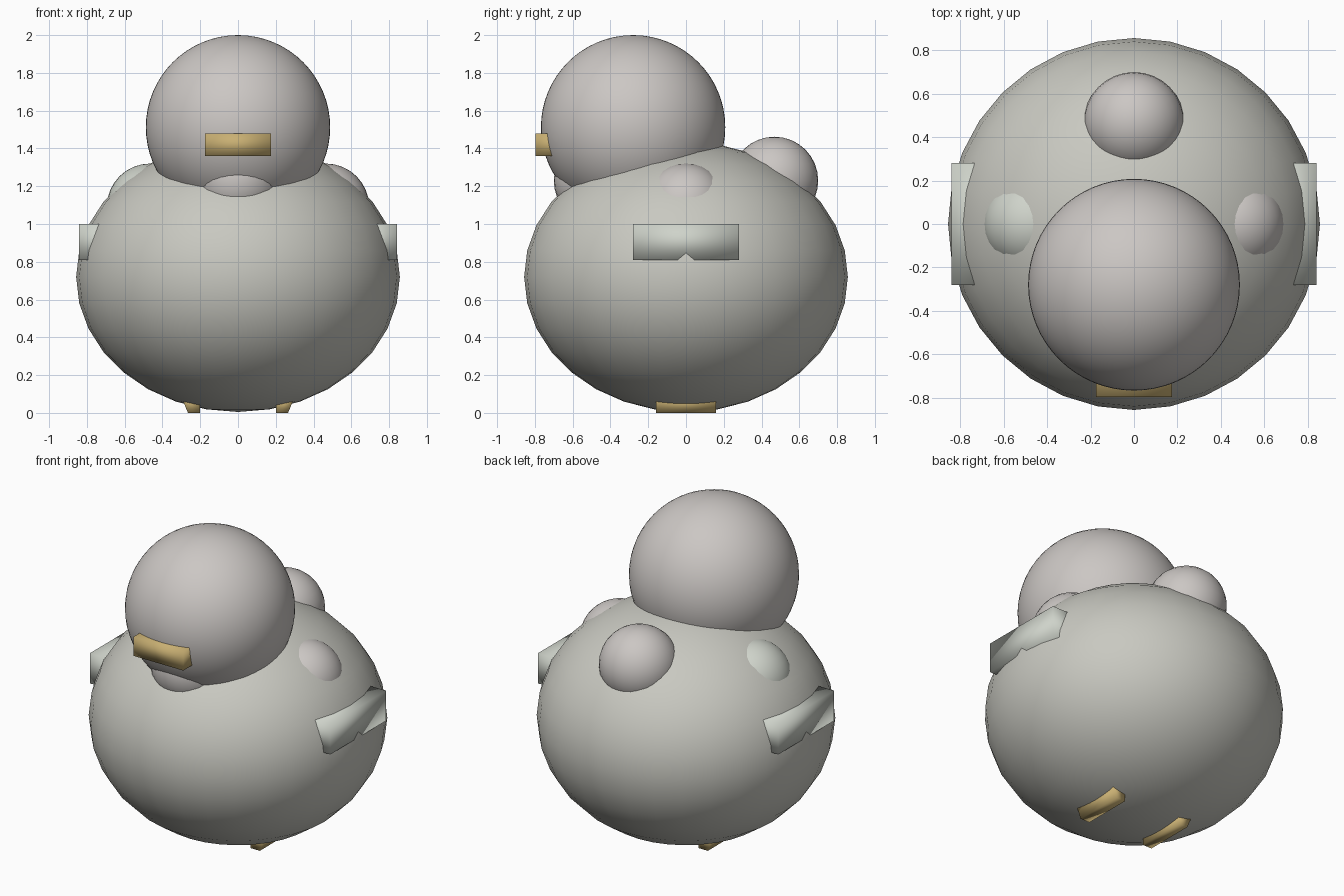
import bpy
import bmesh

if "Cube" in bpy.data.objects:
    bpy.data.objects.remove(bpy.data.objects["Cube"])


def material(name, rgb):
    m = bpy.data.materials.new(name)
    m.diffuse_color = (*rgb, 1)
    m.use_nodes = True
    m.node_tree.nodes["Principled BSDF"].inputs["Base Color"].default_value = m.diffuse_color
    return m


stone = material("body_grey", (0.58, 0.58, 0.53))
warm = material("warm_grey", (0.60, 0.57, 0.55))
pale = material("pale_grey", (0.62, 0.65, 0.59))
gold = material("gold", (0.58, 0.43, 0.17))


def ball(name, loc, radii, mat, segments=32, rings=16):
    bpy.ops.mesh.primitive_uv_sphere_add(segments=segments, ring_count=rings,
                                         radius=1, location=loc)
    ob = bpy.context.object
    ob.name = name
    ob.scale = radii
    bpy.ops.object.transform_apply(location=False, rotation=False, scale=True)
    bpy.ops.object.shade_smooth()
    ob.data.materials.append(mat)
    return ob


def bar(name, section, y0, y1, mat):
    """Smooth-shaded bar: an x/z section extruded along y."""
    bm = bmesh.new()
    face = bm.faces.new([bm.verts.new((x, y0, z)) for x, z in section])
    ext = bmesh.ops.extrude_face_region(bm, geom=[face])["geom"]
    verts = [v for v in ext if isinstance(v, bmesh.types.BMVert)]
    bmesh.ops.translate(bm, vec=(0, y1 - y0, 0), verts=verts)
    bmesh.ops.recalc_face_normals(bm, faces=bm.faces)
    for f in bm.faces:
        f.smooth = True
    mesh = bpy.data.meshes.new(name)
    bm.to_mesh(mesh)
    bm.free()
    mesh.materials.append(mat)
    ob = bpy.data.objects.new(name, mesh)
    bpy.context.collection.objects.link(ob)
    return ob


def rect(x0, x1, z0, z1):
    return [(x0, z0), (x1, z0), (x1, z1), (x0, z1)]


# Body, head and the round lumps around the neck
ball("body", (0, 0, 0.72), (0.857, 0.857, 0.715), stone)
ball("head", (0, -0.28, 1.512), (0.488,) * 3, warm, 64, 32)
ball("tail", (0, 0.468, 1.23), (0.232,) * 3, warm)
ball("chest", (0, -0.468, 1.23), (0.232,) * 3, warm)

# Beak
bar("beak", rect(-0.175, 0.175, 1.36, 1.48), -0.797, -0.60, gold)

# Paired shoulders, wings and feet
for side, s, mat in (("left", -1, pale), ("right", 1, warm)):
    ball(f"shoulder_{side}", (s * 0.465, 0, 1.09), (0.23,) * 3, mat)
    bar(f"wing_{side}", rect(s * 0.62, s * 0.842, 0.81, 1.0),
        -0.28, 0.28, pale)
    foot = [(0.2, 0), (0.265, 0), (0.30, 0.085), (0.2, 0.085)]
    bar(f"foot_{side}", [(s * x, z) for x, z in foot], -0.16, 0.16, gold)
